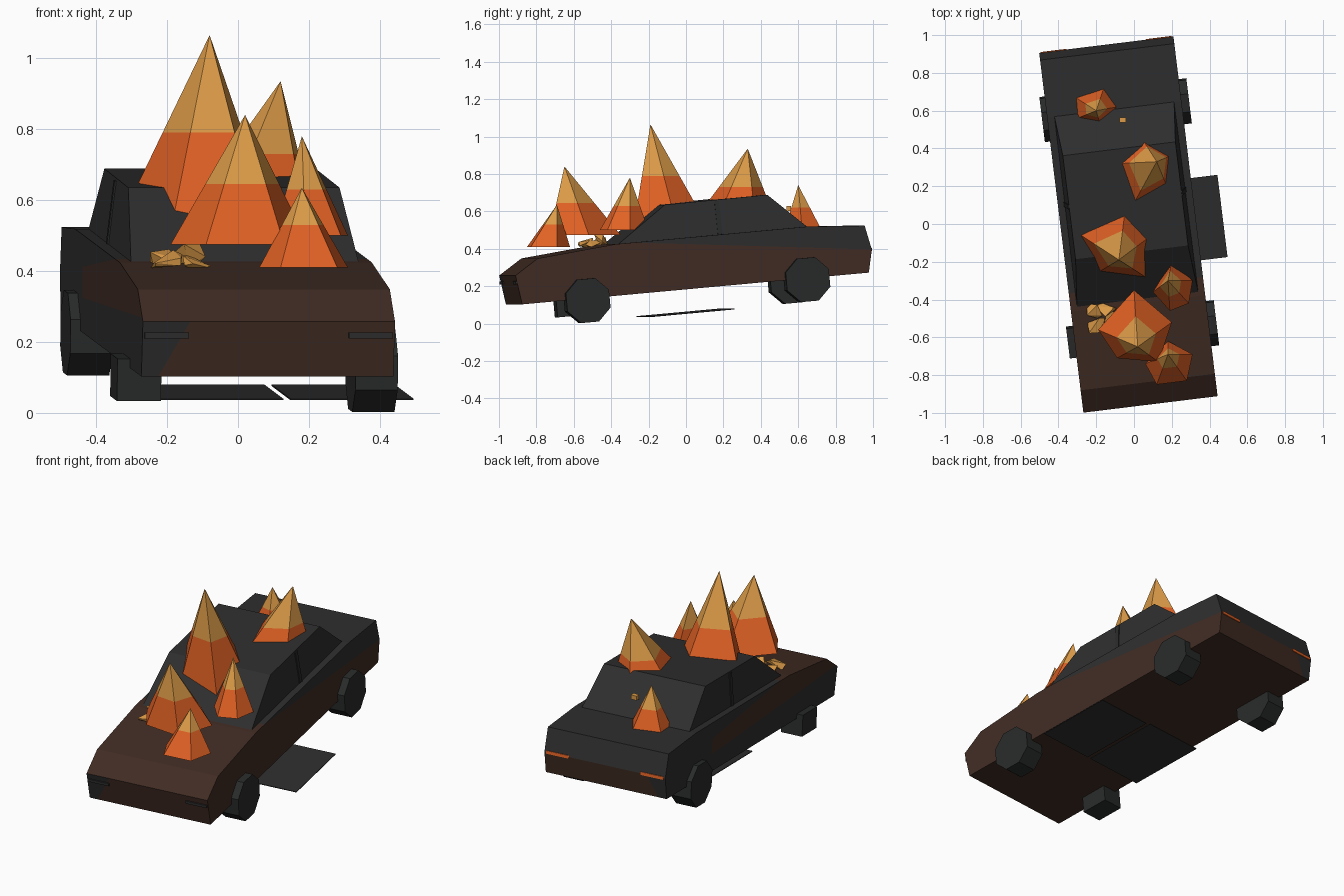
import bpy, bmesh, math, random
from mathutils import Matrix, Vector

if "Cube" in bpy.data.objects:
    bpy.data.objects.remove(bpy.data.objects["Cube"])
random.seed(4)


def material(name, colour):
    m = bpy.data.materials.new(name)
    m.use_nodes = True
    m.diffuse_color = (*colour, 1)
    m.node_tree.nodes["Principled BSDF"].inputs["Base Color"].default_value = (*colour, 1)
    return m


BROWN = material("rusty_brown", (0.052, 0.025, 0.017))
CHAR = material("charred_grey", (0.027, 0.027, 0.027))
TYRE = material("tyre_grey", (0.022, 0.023, 0.023))
ORANGE = material("flame_orange", (0.75, 0.12, 0.018))
YELLOW = material("flame_yellow", (0.72, 0.33, 0.065))

# Frame of the tilted wreck: x across, y towards the rear, z up
CAR = (Matrix.Translation((-0.03, 0, 0.187))
       @ Matrix.Rotation(math.radians(7), 4, 'Z')
       @ Matrix.Rotation(math.radians(5.2), 4, 'X'))


def finish(name, bm, mats, matrix=None):
    bmesh.ops.recalc_face_normals(bm, faces=bm.faces)
    mesh = bpy.data.meshes.new(name)
    bm.to_mesh(mesh)
    bm.free()
    for m in mats:
        mesh.materials.append(m)
    ob = bpy.data.objects.new(name, mesh)
    bpy.context.collection.objects.link(ob)
    if matrix is not None:
        ob.matrix_world = matrix
    return ob


def cut(bm, point, normal):
    geom = bm.verts[:] + bm.edges[:] + bm.faces[:]
    bmesh.ops.bisect_plane(bm, geom=geom, dist=1e-5, plane_co=point, plane_no=normal)


def hull(points):
    bm = bmesh.new()
    for p in points:
        bm.verts.new(p)
    bmesh.ops.convex_hull(bm, input=bm.verts[:])
    bmesh.ops.dissolve_limit(bm, angle_limit=0.02, verts=bm.verts[:], edges=bm.edges[:])
    return bm


def box(name, centre, size, mat, matrix=CAR):
    bm = bmesh.new()
    bmesh.ops.create_cube(bm, size=1, matrix=Matrix.Translation(centre) @ Matrix.Diagonal((*size, 1)))
    return finish(name, bm, [mat], matrix)


# Body: side profile extruded across the width, then cut for the scorch pattern
HALF = 0.358
profile = [(-0.93, 0), (-0.952, 0.157), (-0.825, 0.237), (-0.4, 0.275),
           (0.64, 0.275), (0.945, 0.252), (0.972, 0.122), (0.945, 0)]
bm = bmesh.new()
face = bm.faces.new([bm.verts.new((-HALF, y, z)) for y, z in profile])
side = bmesh.ops.extrude_face_region(bm, geom=[face])
bmesh.ops.translate(bm, verts=[g for g in side["geom"] if isinstance(g, bmesh.types.BMVert)],
                    vec=(2 * HALF, 0, 0))
bmesh.ops.recalc_face_normals(bm, faces=bm.faces)
SOOT_POINT, SOOT_NORMAL = Vector((0, 0.972, 0.122)), Vector((0, 0.12, 1)).normalized()
CORNER_POINT, CORNER_NORMAL = Vector((-0.31, 0, 0)), Vector((1, 0, -0.55)).normalized()
cut(bm, SOOT_POINT, SOOT_NORMAL)
cut(bm, CORNER_POINT, CORNER_NORMAL)
cut(bm, (0, 0.2, 0.11), (0, 0.05, 1))
cut(bm, (0, 0.45, 0), (0, 1, 0))
bm.normal_update()
for f in bm.faces:
    c, n = f.calc_center_median(), f.normal
    sooty = (c - SOOT_POINT).dot(SOOT_NORMAL) > 0
    if n.x < -0.9:
        sooty |= c.y > 0.45 or c.z + 0.05 * (c.y - 0.2) < 0.11
    elif abs(n.y) > 0.9:
        sooty |= (c - CORNER_POINT).dot(CORNER_NORMAL) < 0 and c.z < 0.157
    f.material_index = int(sooty)
finish("car_body", bm, [BROWN, CHAR], CAR)

# Cabin
corners = [(-0.4, 0.26, 0.325), (-0.11, 0.46, 0.3), (0.445, 0.463, 0.3), (0.65, 0.265, 0.32)]
finish("cabin", hull([(s * w, y, z) for y, z, w in corners for s in (-1, 1)]), [CHAR], CAR)

# Door pillars, head lamps and tail lamps
for s, label in ((1, "left"), (-1, "right")):
    tilt = Matrix.Translation((s * 0.312, 0.17, 0.365)) @ Matrix.Rotation(s * -0.11, 4, 'Y')
    box("door_pillar_" + label, (0, 0, 0), (0.008, 0.025, 0.18), TYRE, CAR @ tilt)
    box("head_lamp_" + label, (s * 0.29, -0.948, 0.118), (0.125, 0.012, 0.016), CHAR)
    box("tail_lamp_" + label, (s * 0.28, 0.967, 0.122), (0.135, 0.015, 0.017), ORANGE)

# Wheels, with the front right one reduced to its hub
lean = CAR.to_3x3().to_4x4()
for name, centre in (("front_left_wheel", (0.377, -0.53, 0.123)),
                     ("rear_left_wheel", (0.232, 0.645, 0.235)),
                     ("rear_right_wheel", (-0.427, 0.56, 0.226))):
    bm = bmesh.new()
    bmesh.ops.create_cone(bm, cap_ends=True, segments=8, radius1=0.126, radius2=0.126, depth=0.12,
                          matrix=Matrix.Rotation(math.pi / 2, 4, 'Y') @ Matrix.Rotation(math.pi / 8, 4, 'Z'))
    finish(name, bm, [TYRE], Matrix.Translation(centre) @ lean)
box("front_right_hub", (0, 0, 0), (0.125, 0.16, 0.12), TYRE,
    Matrix.Translation((-0.288, -0.62, 0.1)) @ lean)

# Fallen panels under the car
box("loose_panel_inner", (-0.055, -0.025, -0.127), (0.37, 0.45, 0.004), CHAR)
box("loose_panel_outer", (0.325, -0.03, -0.127), (0.35, 0.44, 0.004), CHAR)


# Flames: irregular pyramids, orange below a seam and yellow above
def flame(name, apex, seam, base):
    bm = bmesh.new()
    ring = [bm.verts.new(p) for p in base]
    tip = bm.verts.new(apex)
    bm.faces.new(ring)
    for a, b in zip(ring, ring[1:] + ring[:1]):
        bm.faces.new((a, b, tip))
    cut(bm, (0, 0, seam), (0, 0, 1))
    for f in bm.faces:
        f.material_index = int(f.calc_center_median().z > seam)
    finish(name, bm, [ORANGE, YELLOW])


def level(z, *points):
    return [(x, y, z) for x, y in points]


flame("windshield_flame", (-0.08, -0.19, 1.065), 0.79,
      [(-0.05, 0.05, 0.64), (0.08, -0.07, 0.6), (0.06, -0.28, 0.52),
       (-0.18, -0.25, 0.56), (-0.28, -0.06, 0.65)])
flame("roof_flame", (0.12, 0.33, 0.935), 0.73,
      level(0.655, (0.05, 0.44), (0.19, 0.36), (0.17, 0.21), (0.005, 0.12), (-0.08, 0.32)))
flame("cowl_flame", (0.18, -0.3, 0.78), 0.63,
      level(0.5, (0.2, -0.2), (0.31, -0.3), (0.29, -0.42), (0.19, -0.46), (0.1, -0.36)))
flame("hood_flame", (0.02, -0.65, 0.84), 0.645,
      level(0.475, (0, -0.35), (0.2, -0.52), (0.13, -0.73), (-0.09, -0.71), (-0.19, -0.56)))
flame("nose_flame", (0.18, -0.69, 0.635), 0.53,
      level(0.41, (0.18, -0.62), (0.31, -0.69), (0.28, -0.83), (0.12, -0.85), (0.06, -0.74)))
flame("trunk_flame", (-0.2, 0.6, 0.74), 0.62,
      level(0.51, (-0.16, 0.72), (-0.09, 0.62), (-0.18, 0.53), (-0.3, 0.56), (-0.31, 0.67)))

# Embers: faceted lumps on the hood and one on the rear window
for i, (x, y, z, r) in enumerate(((-0.2, -0.53, 0.43, 0.06), (-0.15, -0.45, 0.45, 0.06),
                                  (-0.21, -0.46, 0.44, 0.05), (-0.12, -0.49, 0.43, 0.05))):
    cloud = [Vector([random.uniform(-1, 1) for _ in range(3)]).normalized() for _ in range(9)]
    finish("ember_%d" % (i + 1),
           hull([(x + r * p.x, y + r * p.y, z + 0.6 * r * p.z) for p in cloud]), [YELLOW])
box("rear_window_ember", (-0.06, 0.55, 0.615), (0.035, 0.025, 0.025), YELLOW, Matrix.Identity(4))
